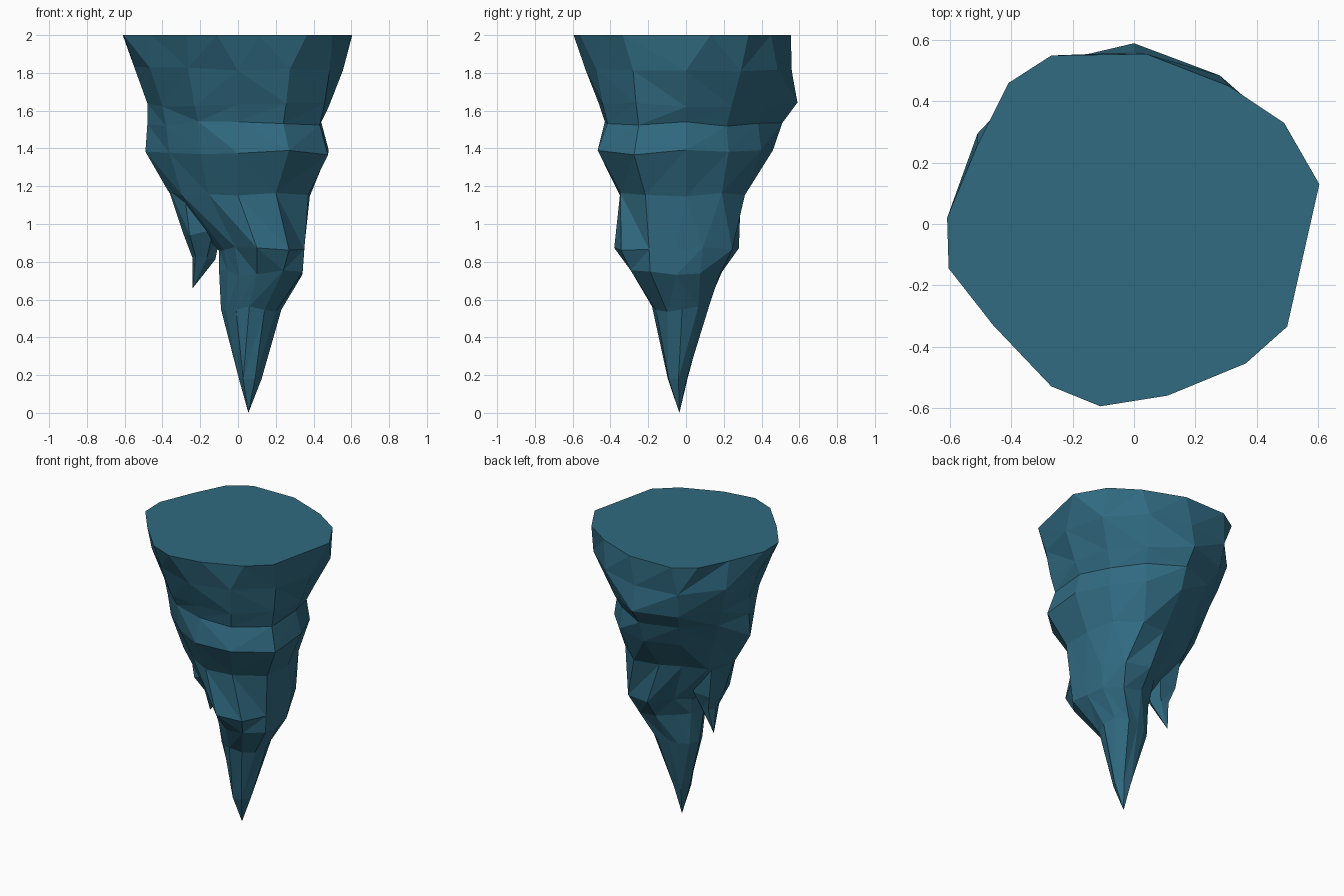
import bpy, bmesh, random
from math import cos, sin, atan2, pi

if "Cube" in bpy.data.objects:
    bpy.data.objects.remove(bpy.data.objects["Cube"])

random.seed(4)

mat = bpy.data.materials.new("blue_rock")
mat.diffuse_color = (0.03, 0.145, 0.22, 1)
mat.use_nodes = True
mat.node_tree.nodes["Principled BSDF"].inputs["Base Color"].default_value = mat.diffuse_color


def ring(bm, z, cx, cy, radii, wobble=0.0):
    """Closed ring of vertices, radii spaced evenly counter-clockwise from +x."""
    n = len(radii)
    return [bm.verts.new((cx + r * cos(2 * pi * i / n), cy + r * sin(2 * pi * i / n),
                          z + random.uniform(-wobble, wobble)))
            for i, r in enumerate(radii)]


def stitch(bm, a, b):
    """Triangle band between an upper and lower ring of any vertex counts."""
    def angles(r):
        cx = sum(v.co.x for v in r) / len(r)
        cy = sum(v.co.y for v in r) / len(r)
        out = [atan2(v.co.y - cy, v.co.x - cx) % (2 * pi) for v in r]
        out = [t - 2 * pi if k == 0 and t > pi else t for k, t in enumerate(out)]
        return out + [out[0] + 2 * pi]
    ta, tb = angles(a), angles(b)
    i = j = 0
    while i < len(a) or j < len(b):
        va, vb = a[i % len(a)], b[j % len(b)]
        if j >= len(b) or (i < len(a) and ta[i + 1] <= tb[j + 1]):
            bm.faces.new((va, vb, a[(i + 1) % len(a)]))
            i += 1
        else:
            bm.faces.new((va, vb, b[(j + 1) % len(b)]))
            j += 1


def finish(bm, name, rings, tip):
    """Cap the top, join the rings, close to a point and make the object."""
    bm.faces.new(rings[0])
    for a, b in zip(rings, rings[1:]):
        stitch(bm, a, b)
    point, last = bm.verts.new(tip), rings[-1]
    for k, v in enumerate(last):
        bm.faces.new((v, point, last[(k + 1) % len(last)]))
    bmesh.ops.recalc_face_normals(bm, faces=bm.faces)
    me = bpy.data.meshes.new(name)
    bm.to_mesh(me)
    bm.free()
    me.materials.append(mat)
    bpy.context.collection.objects.link(bpy.data.objects.new(name, me))


# main stalactite: irregular flat top
bm = bmesh.new()
top = [(.605, .13), (.49, .33), (.31, .45), (.04, .555), (-.27, .55), (-.41, .46),
       (-.51, .26), (-.61, .02), (-.605, -.145), (-.46, -.33), (-.27, -.53),
       (-.11, -.595), (.11, -.56), (.365, -.455), (.5, -.335)]
rings = [[bm.verts.new((x, y, 2)) for x, y in top]]

# swelling rocky sections, then the narrow spike
upper = [
    (1.82, 0, 0, [.555, .58, .56, .56, .60, .59, .55, .54, .53, .53, .55, .56]),
    (1.63, 0, 0, [.48, .48, .49, .59, .57, .53, .48, .46, .46, .46, .51, .53]),
    (1.53, 0, 0, [.44, .43, .44, .51, .49, .48, .48, .44, .42, .43, .48, .50]),
    (1.38, 0, 0, [.48, .45, .46, .46, .42, .41, .49, .42, .40, .46, .54, .55]),
    (1.16, 0, 0, [.38, .38, .36, .29, .26, .32, .37, .34, .31, .35, .40, .43]),
]
lower = [
    (.87, .10, -.05, [.25, .28, .34, .33, .25, .21, .20, .20, .23, .33, .34, .29]),
    (.74, .10, -.05, [.24, .25, .26, .24, .20, .20, .20, .18, .19, .22, .28, .28]),
    (.55, .06, -.02, [.17, .17, .16, .13, .13, .14, .15, .14, .14, .16, .16, .16]),
]
for z, cx, cy, radii in upper + lower:
    rings.append(ring(bm, z, cx, cy, radii, 0.015))
rings.append(ring(bm, .18, .06, -.04, [.065, .05, .055, .055, .065, .06]))
finish(bm, "stalactite", rings, (.055, -.035, 0))

# small side spike hanging on the left
bm = bmesh.new()
rings = [
    ring(bm, 1.25, -.22, .0, [.12, .14, .15, .17, .15, .14]),
    ring(bm, .95, -.19, .0, [.10, .12, .12, .10, .13, .12], 0.02),
    ring(bm, .82, -.19, .02, [.07, .05, .06, .05, .07, .05], 0.01),
]
finish(bm, "side_spike", rings, (-.24, .04, .66))
